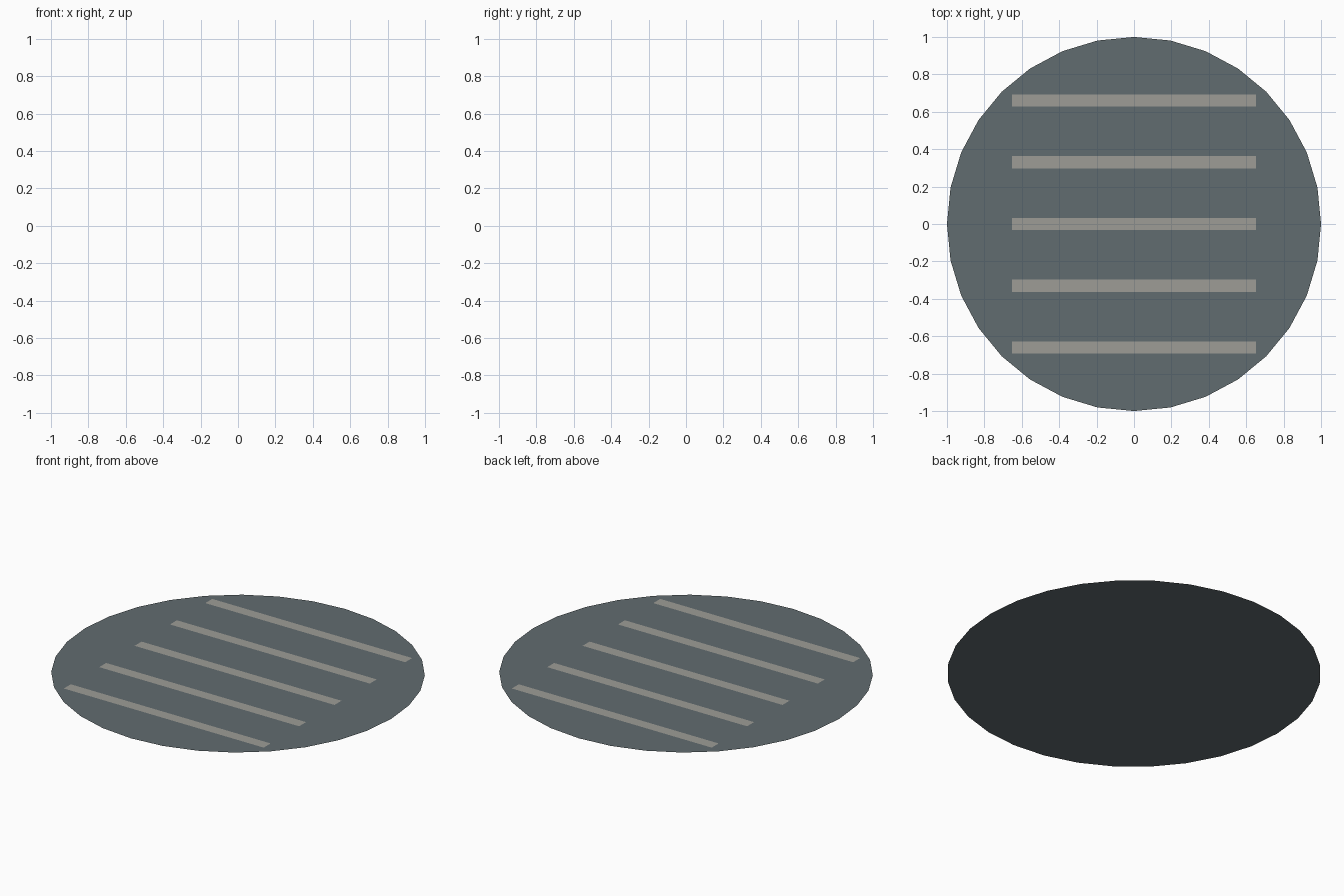
import bpy, bmesh
from mathutils import Matrix

if "Cube" in bpy.data.objects:
    bpy.data.objects.remove(bpy.data.objects["Cube"])


def material(name, rgb):
    m = bpy.data.materials.new(name)
    m.diffuse_color = (*rgb, 1)
    m.use_nodes = True
    m.node_tree.nodes["Principled BSDF"].inputs["Base Color"].default_value = m.diffuse_color
    return m


def add_object(name, bm, mat):
    mesh = bpy.data.meshes.new(name)
    bm.to_mesh(mesh)
    bm.free()
    mesh.materials.append(mat)
    ob = bpy.data.objects.new(name, mesh)
    bpy.context.collection.objects.link(ob)
    return ob


slate = material("slate_grey", (0.12, 0.15, 0.163))
pale = material("pale_grey", (0.34, 0.335, 0.305))

# Flat 32-sided disc, a single sheet facing up
bm = bmesh.new()
bmesh.ops.create_circle(bm, cap_ends=True, segments=32, radius=1.0)
for f in bm.faces:
    if f.normal.z < 0:
        f.normal_flip()
add_object("disc", bm, slate)

# Five painted bars lying just above the disc
for i in range(-2, 3):
    bm = bmesh.new()
    bmesh.ops.create_grid(bm, x_segments=1, y_segments=1, size=1.0,
                          matrix=Matrix.Translation((0, i * 0.33, 0.002))
                          @ Matrix.Diagonal((0.653, 0.0325, 1, 1)))
    add_object(f"bar_{i + 3}", bm, pale)
